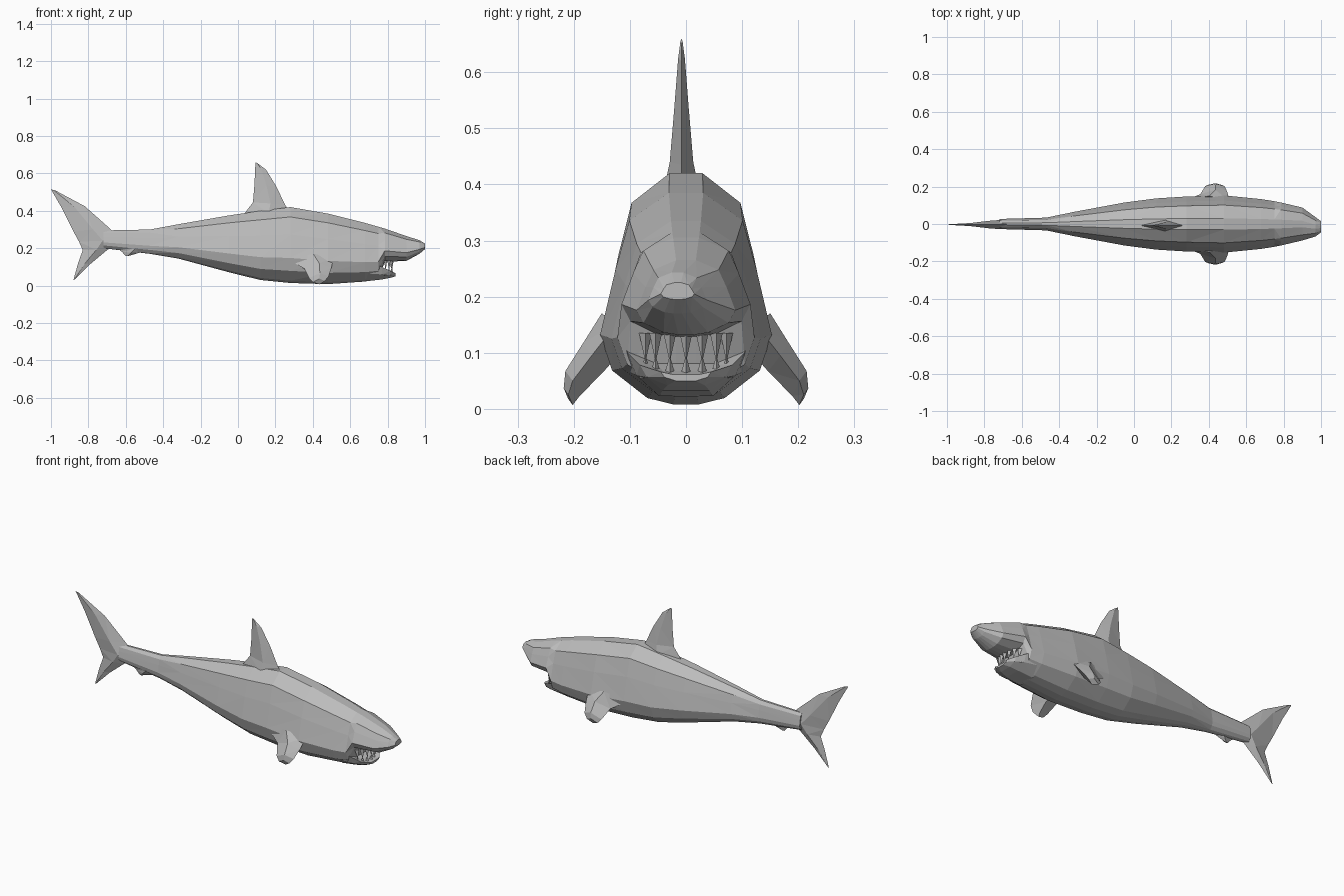
import bpy, bmesh, math
from mathutils import Vector

cube = bpy.data.objects.get("Cube")
if cube:
    bpy.data.objects.remove(cube, do_unlink=True)

grey = bpy.data.materials.new("shark grey")
grey.use_nodes = True
colour = (0.5, 0.5, 0.5, 1)
grey.diffuse_color = colour
grey.node_tree.nodes["Principled BSDF"].inputs["Base Color"].default_value = colour


def loft(name, rings):
    """Skin matching rings of points and cap both ends."""
    bm = bmesh.new()
    loops = [[bm.verts.new(p) for p in ring] for ring in rings]
    for a, b in zip(loops, loops[1:]):
        for i in range(len(a)):
            j = (i + 1) % len(a)
            bm.faces.new((a[i], a[j], b[j], b[i]))
    bm.faces.new(loops[0])
    bm.faces.new(loops[-1])
    bmesh.ops.triangulate(bm, faces=bm.faces[:])
    bmesh.ops.recalc_face_normals(bm, faces=bm.faces[:])
    mesh = bpy.data.meshes.new(name)
    bm.to_mesh(mesh)
    bm.free()
    mesh.materials.append(grey)
    ob = bpy.data.objects.new(name, mesh)
    bpy.context.collection.objects.link(ob)
    return ob


def section(x, top, bottom, half, shape, shift=0):
    """Symmetric ring from (width, depth) fractions of a half outline."""
    right = [(x, shift + w * half, top + (bottom - top) * t) for w, t in shape]
    left = [(x, shift - w * half, top + (bottom - top) * t) for w, t in reversed(shape)]
    return right + left


def fin(name, stations):
    """Diamond-section fin from (leading, trailing, half thickness) stations."""
    rings = []
    for lead, trail, thick in stations:
        lead, trail, thick = Vector(lead), Vector(trail), Vector(thick)
        mid = lead.lerp(trail, 0.45)
        rings.append([lead, mid + thick, trail, mid - thick])
    return loft(name, rings)


def upright_fin(name, stations, y=0):
    return fin(name, [((a, y, b), (c, y, d), (0, t, 0)) for a, b, c, d, t in stations])


# Body with the snout overhanging the mouth
hull = [(0.2, 0), (0.66, 0.13), (0.82, 0.36), (1, 0.67), (0.86, 0.84), (0.45, 0.97), (0.15, 1)]
body = [(-0.72, 0.295, 0.2, 0.027), (-0.47, 0.3, 0.17, 0.034), (-0.32, 0.328, 0.145, 0.065),
        (-0.05, 0.375, 0.072, 0.115), (0.12, 0.4, 0.03, 0.137), (0.28, 0.42, 0.014, 0.147),
        (0.48, 0.385, 0.008, 0.153), (0.68, 0.335, 0.022, 0.133), (0.75, 0.315, 0.035, 0.122),
        (0.785, 0.305, 0.128, 0.115), (0.9, 0.265, 0.132, 0.088), (0.97, 0.243, 0.17, 0.052),
        (1, 0.225, 0.195, 0.03)]
loft("body", [section(x, t, b, h, hull, -0.015 if x > 0.95 else 0) for x, t, b, h in body])

# Lower jaw
chin = [(0.5, 0.3), (1, 0), (0.85, 0.6), (0.4, 1)]
jaw = [(0.68, 0.13, 0.023, 0.12), (0.77, 0.1, 0.033, 0.104), (0.815, 0.078, 0.042, 0.082),
       (0.843, 0.066, 0.05, 0.045)]
loft("lower_jaw", [section(x, t, b, h, chin) for x, t, b, h in jaw])

# Teeth in two curved rows
for row, base, tip in (("upper", 0.135, 0.088), ("lower", 0.055, 0.092)):
    for i in range(-3, 4):
        a = i * 0.36
        x, y = 0.755 + 0.065 * math.cos(a), 0.082 * math.sin(a)
        root = [(x + 0.012 * math.cos(k), y + 0.013 * math.sin(k), base)
                for k in (0, math.tau / 3, math.tau * 2 / 3)]
        point = [Vector(p).lerp(Vector((x + 0.004, y, base)), 0.9) for p in root]
        loft(f"{row}_tooth", [root, [(p.x, p.y, tip) for p in point]])

# Dorsal fin
upright_fin("dorsal_fin", [(0.275, 0.395, 0.03, 0.38, 0.032), (0.25, 0.435, 0.08, 0.445, 0.021),
                           (0.205, 0.53, 0.088, 0.54, 0.013), (0.15, 0.62, 0.092, 0.63, 0.006),
                           (0.11, 0.65, 0.094, 0.66, 0.002)], -0.008)

# Tail fin, upper lobe to lower lobe
upright_fin("tail_fin", [(-0.975, 0.508, -1, 0.515, 0.002), (-0.82, 0.425, -0.945, 0.42, 0.008),
                         (-0.69, 0.31, -0.88, 0.29, 0.02), (-0.62, 0.245, -0.85, 0.235, 0.024),
                         (-0.7, 0.19, -0.83, 0.19, 0.018), (-0.79, 0.115, -0.855, 0.12, 0.008),
                         (-0.87, 0.035, -0.88, 0.03, 0.002)], -0.003)

# Small fin beneath the tail stalk
upright_fin("anal_fin", [(-0.46, 0.19, -0.66, 0.21, 0.02), (-0.53, 0.175, -0.62, 0.18, 0.014),
                         (-0.58, 0.16, -0.6, 0.158, 0.004)], -0.01)

# Pectoral fins sweeping down and out
for side, s in (("left", 1), ("right", -1)):
    fin(f"{side}_pectoral_fin",
        [((0.51, s * 0.125, 0.15), (0.27, s * 0.125, 0.14), (0, s * 0.025, 0.025)),
         ((0.5, s * 0.168, 0.095), (0.355, s * 0.16, 0.09), (0, s * 0.018, 0.026)),
         ((0.485, s * 0.202, 0.05), (0.38, s * 0.202, 0.04), (0, s * 0.013, 0.022)),
         ((0.465, s * 0.21, 0.025), (0.4, s * 0.21, 0.018), (0, s * 0.008, 0.015))])
